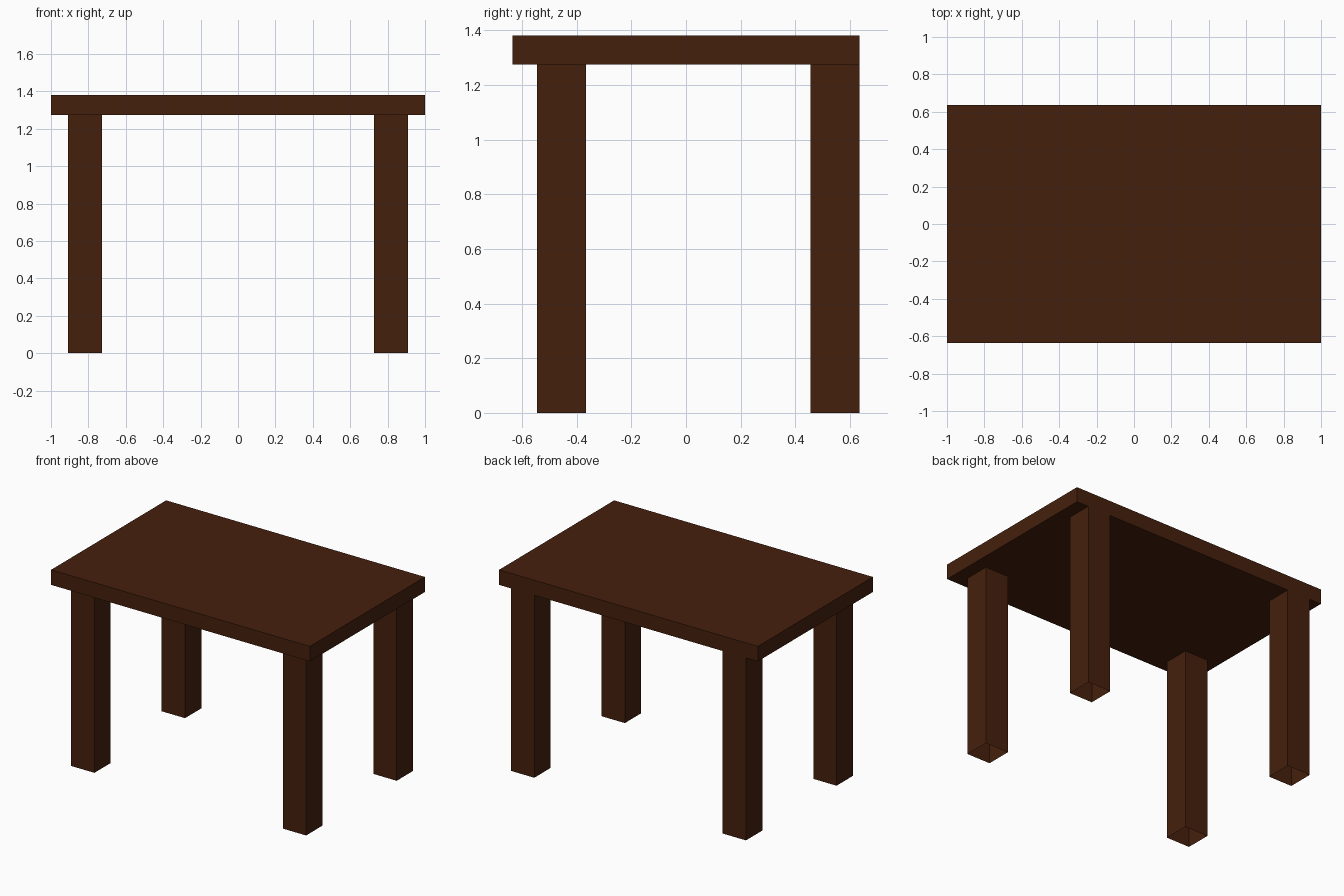
import bpy
import bmesh
from mathutils import Matrix, Vector

cube = bpy.data.objects.get("Cube")
if cube:
    bpy.data.objects.remove(cube, do_unlink=True)

# Dark brown wood
WOOD = (0.06, 0.0145, 0.004, 1.0)
wood = bpy.data.materials.new("dark_brown_wood")
wood.use_nodes = True
wood.diffuse_color = WOOD
wood.node_tree.nodes["Principled BSDF"].inputs["Base Color"].default_value = WOOD


def box(name, center, size, open_bottom=False):
    """Add a flat-shaded box, optionally without its bottom face."""
    bm = bmesh.new()
    matrix = Matrix.Translation(center) @ Matrix.Diagonal((*size, 1.0))
    bmesh.ops.create_cube(bm, size=1.0, matrix=matrix)
    if open_bottom:
        bottom = [f for f in bm.faces if f.normal.z < -0.5]
        bmesh.ops.delete(bm, geom=bottom, context="FACES_ONLY")
    mesh = bpy.data.meshes.new(name)
    bm.to_mesh(mesh)
    bm.free()
    mesh.materials.append(wood)
    obj = bpy.data.objects.new(name, mesh)
    bpy.context.collection.objects.link(obj)
    return obj


TOP_Z = 1.38
LEG_HEIGHT = 1.275
LEG_WIDTH = 0.18
DEPTH = 1.27

# Table top
thickness = TOP_Z - LEG_HEIGHT
box("table_top", Vector((0, 0, LEG_HEIGHT + thickness / 2)), (2, DEPTH, thickness))

# Legs, hollow underneath: front pair inset, back pair flush with the back edge
for row, y in (("front", -0.455), ("back", DEPTH / 2 - LEG_WIDTH / 2)):
    for side, sign in (("left", 1), ("right", -1)):
        box(f"{row}_{side}_leg", Vector((sign * 0.818, y, LEG_HEIGHT / 2)),
            (LEG_WIDTH, LEG_WIDTH, LEG_HEIGHT), open_bottom=True)
